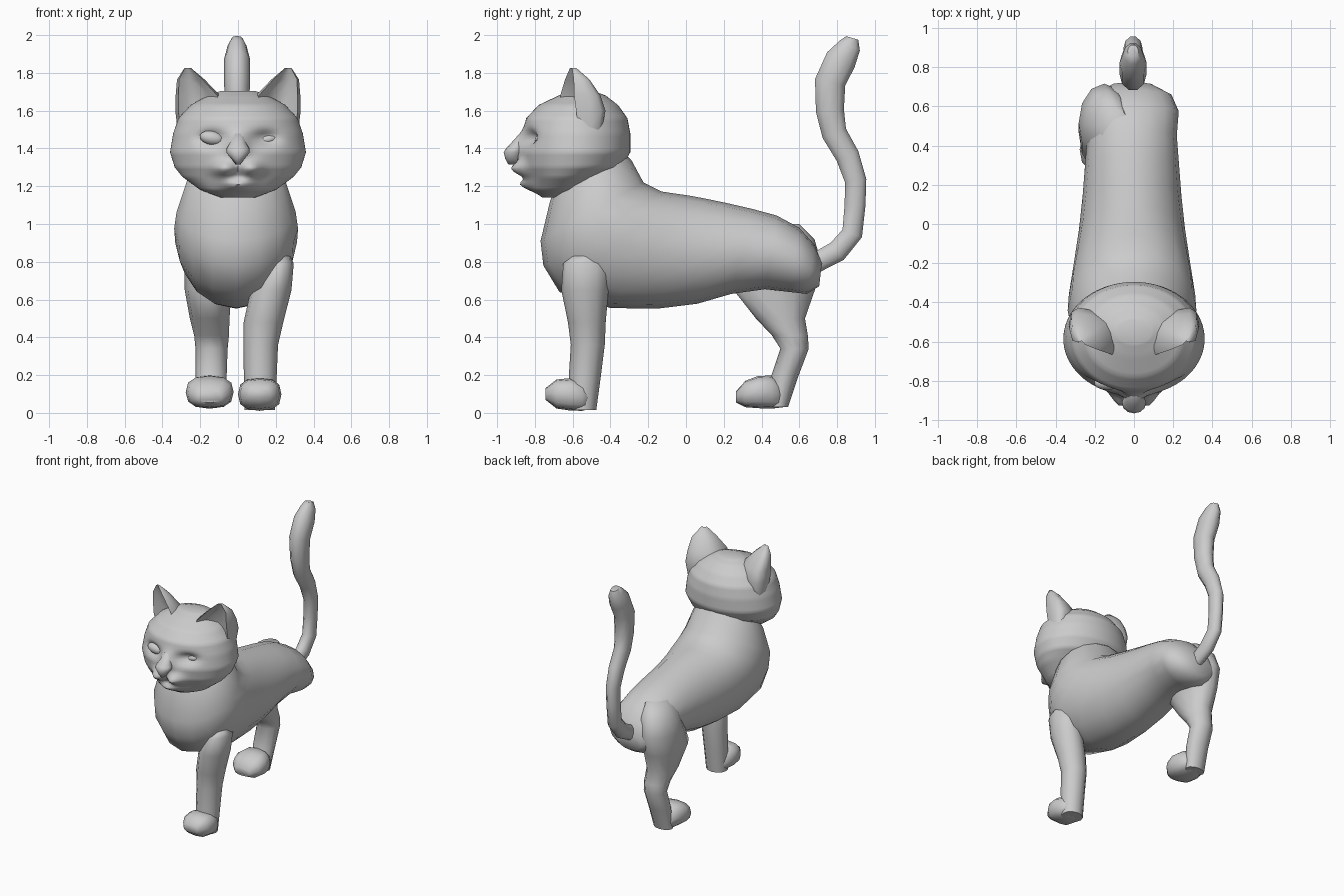
import bpy, bmesh, math
from mathutils import Vector, Matrix

fur = bpy.data.materials.new("grey_fur")
fur.diffuse_color = (0.6, 0.6, 0.6, 1)


def finish(name, bm):
    """Turn a bmesh into an object."""
    bmesh.ops.recalc_face_normals(bm, faces=bm.faces[:])
    me = bpy.data.meshes.new(name)
    bm.to_mesh(me)
    bm.free()
    me.materials.append(fur)
    ob = bpy.data.objects.new(name, me)
    bpy.context.collection.objects.link(ob)
    return ob


def loft(name, rings, sides=14, tweak=None, move=None):
    """Skin rings given as (centre, half-axis u, half-axis v)."""
    bm = bmesh.new()
    rows = []
    for c, u, v in rings:
        row = []
        for i in range(sides):
            a = 2 * math.pi * i / sides
            s, t = math.cos(a), math.sin(a)
            if tweak:
                s, t = tweak(s, t)
            p = Vector(c) + Vector(u) * s + Vector(v) * t
            row.append(bm.verts.new(move(p) if move else p))
        rows.append(row)
    for r0, r1 in zip(rows, rows[1:]):
        for i in range(sides):
            j = (i + 1) % sides
            bm.faces.new((r0[i], r0[j], r1[j], r1[i]))
    bm.faces.new(rows[0])
    bm.faces.new(rows[-1])
    return finish(name, bm)


def level(x, y, z, w, d):
    """Horizontal ring."""
    return (x, y, z), (w, 0, 0), (0, d, 0)


def upright(x, y, z, w, h):
    """Ring facing along y."""
    return (x, y, z), (w, 0, 0), (0, 0, h)


def boxy(s, t):
    """Square off a round ring a little."""
    return (math.copysign(abs(s) ** .75, s), math.copysign(abs(t) ** .75, t))


def ball(name, centre, radii, tilt_y=0.0):
    bm = bmesh.new()
    m = (Matrix.Translation(centre) @ Matrix.Rotation(tilt_y, 4, 'Y')
         @ Matrix.Diagonal((*radii, 1)))
    bmesh.ops.create_uvsphere(bm, u_segments=14, v_segments=9, radius=1, matrix=m)
    return finish(name, bm)


# Body: each ring spans a back point and a belly point (y, z), with half-width
body = [(-.36, 1.40, -.68, 1.22, .19), (-.29, 1.34, -.72, 1.12, .26),
        (-.225, 1.22, -.77, .91, .315), (-.13, 1.172, -.755, .78, .328),
        (-.05, 1.16, -.67, .64, .322), (.02, 1.15, -.40, .555, .295),
        (.10, 1.135, -.15, .552, .27), (.22, 1.11, .06, .578, .252),
        (.35, 1.08, .24, .63, .24), (.48, 1.045, .42, .655, .228),
        (.60, .98, .55, .64, .238), (.68, .89, .64, .63, .20),
        (.72, .80, .705, .67, .10)]
loft("body", [((-.01, (a + c) / 2, (b + d) / 2), (w, 0, 0), (0, (a - c) / 2, (b - d) / 2))
              for a, b, c, d, w in body], 16)

# Front leg and paw
loft("front_leg", [level(*r) for r in (
    (.215, -.53, .83, .06, .08), (.22, -.53, .79, .075, .12), (.175, -.535, .65, .108, .125),
    (.135, -.525, .48, .105, .10), (.12, -.52, .36, .092, .09), (.118, -.535, .2, .087, .085),
    (.115, -.545, .015, .08, .07))], 12)
loft("front_paw", [upright(*r) for r in (
    (.115, -.745, .10, .06, .03), (.115, -.685, .10, .105, .077), (.115, -.61, .098, .115, .086),
    (.115, -.55, .085, .10, .074), (.115, -.51, .08, .07, .06))], 12, tweak=boxy)

# Hind leg with hip, thigh and hock, and its paw
loft("hind_leg", [level(*r) for r in (
    (-.10, .50, 1.0, .07, .10), (-.135, .515, .92, .115, .165), (-.152, .515, .80, .13, .20),
    (-.158, .467, .65, .124, .215), (-.15, .50, .50, .105, .13), (-.14, .55, .41, .092, .095),
    (-.14, .575, .34, .085, .075), (-.142, .525, .2, .082, .072), (-.15, .49, .03, .075, .05))], 12)
loft("hind_paw", [upright(*r) for r in (
    (-.15, .265, .085, .065, .03), (-.15, .315, .10, .115, .07), (-.15, .38, .11, .127, .085),
    (-.15, .45, .11, .11, .088), (-.15, .515, .09, .07, .06))], 12, tweak=boxy)

# Tail: rings follow an S-shaped path (y, z, radius)
path = [(.66, .78, .055), (.80, .855, .06), (.88, .95, .058), (.895, 1.1, .058),
        (.898, 1.23, .06), (.855, 1.36, .066), (.785, 1.48, .07), (.762, 1.6, .078),
        (.763, 1.75, .086), (.82, 1.87, .087), (.868, 1.945, .062), (.88, 1.985, .035)]
tail = []
for i, (y, z, r) in enumerate(path):
    a, b = path[max(i - 1, 0)], path[min(i + 1, len(path) - 1)]
    t = Vector((0, b[0] - a[0], b[1] - a[1])).normalized()
    tail.append(((-.005, y, z), (r * .8, 0, 0), Vector((0, t.z, -t.y)) * r))
loft("tail", tail, 10)

# Head: (z, centre y, half-width, half-depth), densified so the face can be sculpted
key = [(1.14, -.70, .09, .06), (1.18, -.665, .20, .15), (1.25, -.63, .295, .205),
       (1.30, -.60, .335, .262), (1.38, -.585, .36, .29), (1.48, -.58, .343, .285),
       (1.56, -.578, .315, .268), (1.63, -.57, .25, .21), (1.68, -.55, .16, .125),
       (1.705, -.55, .09, .06)]
head = []
for a, b in zip(key, key[1:]):
    for k in range(5):
        z, y, w, d = (p + (q - p) * k / 5 for p, q in zip(a, b))
        head.append(level(0, y, z, w, d))
head.append(level(0, key[-1][1], key[-1][0], *key[-1][2:]))

# Face bumps: (|x|, z, width, height, outward amount)
bumps = [(.145, 1.455, .07, .038, -.055),   # eye sockets
         (.07, 1.29, .055, .045, .075),     # muzzle lobes
         (0, 1.41, .045, .06, .06),         # nose bridge
         (0, 1.21, .085, .03, .055)]        # chin


def face(p):
    if p.y < -.6:
        x, z = abs(p.x), p.z
        p.y -= sum(k * math.exp(-((x - bx) / w) ** 2 - ((z - bz) / h) ** 2)
                   for bx, bz, w, h, k in bumps)
    return p


loft("head", head, 80, move=face)


# Ears: hollow at the front, square at the back, inner edge swung forward
def hollow(s, t):
    if t > .1:
        return boxy(s, t)
    return (s, .2) if t < -.95 else (s, -.1) if t < -.6 else (s, t)


for side, name in ((-1, "left_ear"), (1, "right_ear")):
    loft(name, [((side * x, y, z), (side * w, w * .36, 0), (0, d, 0)) for x, y, z, w, d in (
        (.21, -.555, 1.50, .11, .095), (.21, -.56, 1.60, .122, .12),
        (.212, -.575, 1.68, .118, .108), (.25, -.585, 1.765, .073, .065),
        (.266, -.60, 1.825, .018, .018))], 12, tweak=hollow)

# Nose tip, tapering into the bridge
loft("nose", [level(*r) for r in (
    (0, -.905, 1.315, .012, .035), (0, -.915, 1.345, .034, .042), (0, -.912, 1.38, .062, .053),
    (0, -.905, 1.40, .06, .048), (0, -.885, 1.43, .042, .04), (0, -.85, 1.48, .03, .03))], 12)

# One open eye, one closed lid
ball("open_eye", (-.138, -.81, 1.455), (.067, .036, .037), tilt_y=.2)
ball("closed_eyelid", (.145, -.775, 1.445), (.06, .025, .025), tilt_y=-.2)

# Smooth shading with kept creases
for ob in bpy.context.scene.objects:
    ob.select_set(True)
    bpy.context.view_layer.objects.active = ob
bpy.ops.object.shade_smooth_by_angle(angle=math.radians(60))
